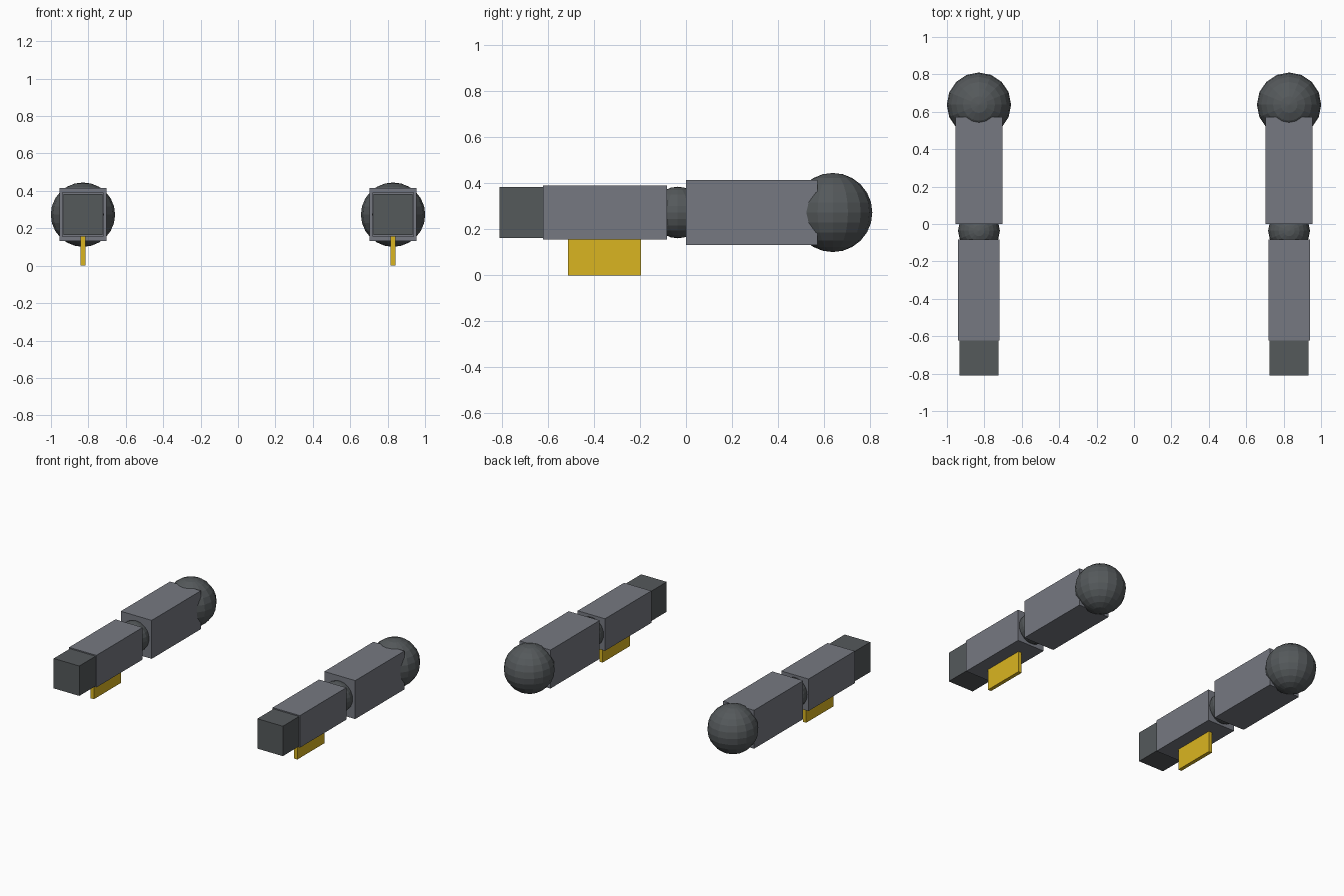
import bpy

if "Cube" in bpy.data.objects:
    bpy.data.objects.remove(bpy.data.objects["Cube"])

ARM_X, ARM_Z = 0.829, 0.273


def material(name, rgb):
    mat = bpy.data.materials.new(name)
    mat.diffuse_color = (*rgb, 1)
    mat.use_nodes = True
    mat.node_tree.nodes["Principled BSDF"].inputs["Base Color"].default_value = mat.diffuse_color
    return mat


PLATE = material("plate_grey", (0.18, 0.19, 0.22))
JOINT = material("dark_grey", (0.09, 0.10, 0.105))
YELLOW = material("yellow", (0.70, 0.46, 0.015))


def finish(name, mat):
    obj = bpy.context.object
    obj.name = name
    obj.data.materials.append(mat)


def box(name, x, width, y0, y1, z0, z1, mat):
    bpy.ops.mesh.primitive_cube_add(
        size=1, location=(x, (y0 + y1) / 2, (z0 + z1) / 2))
    bpy.context.object.scale = (width, y1 - y0, z1 - z0)
    bpy.ops.object.transform_apply(location=False, rotation=False, scale=True)
    finish(name, mat)


def ball(name, x, y, radius, mat):
    bpy.ops.mesh.primitive_uv_sphere_add(
        segments=16, ring_count=12, radius=radius, location=(x, y, ARM_Z))
    finish(name, mat)


for side, sign in (("left", -1), ("right", 1)):
    x = sign * ARM_X
    # Joints
    ball(side + "_shoulder", x, 0.638, 0.172, JOINT)
    ball(side + "_elbow", x, -0.036, 0.112, JOINT)
    # Arm segments and hand
    box(side + "_upper_arm", x, 0.252, 0.0, 0.572, 0.132, 0.415, PLATE)
    box(side + "_forearm", x, 0.222, -0.622, -0.083, 0.155, 0.391, PLATE)
    box(side + "_hand", x, 0.208, -0.811, -0.60, 0.163, 0.383, JOINT)
    # Fin under the forearm
    box(side + "_fin", x, 0.027, -0.512, -0.195, 0.0, 0.17, YELLOW)
